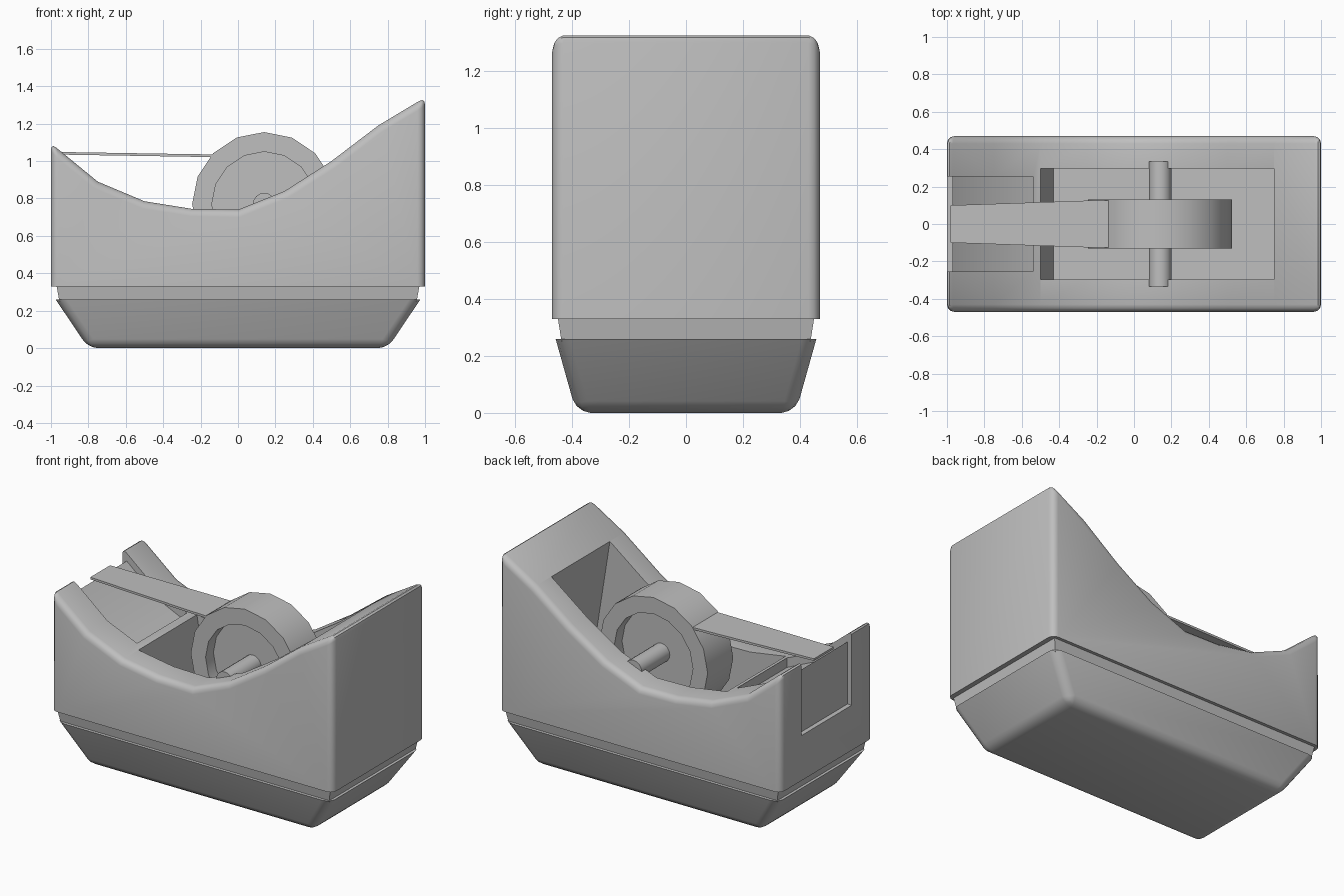
import bpy, bmesh, math
from mathutils import Vector, Matrix

cube = bpy.data.objects.get("Cube")
if cube:
    bpy.data.objects.remove(cube, do_unlink=True)

GREY = (0.52, 0.52, 0.52, 1)
mat = bpy.data.materials.new("plain_grey")
mat.use_nodes = True
mat.diffuse_color = GREY
shader = next(n for n in mat.node_tree.nodes if n.type == "BSDF_PRINCIPLED")
shader.inputs["Base Color"].default_value = GREY


def make_object(name, bm):
    bmesh.ops.recalc_face_normals(bm, faces=bm.faces)
    mesh = bpy.data.meshes.new(name)
    bm.to_mesh(mesh)
    bm.free()
    mesh.materials.append(mat)
    obj = bpy.data.objects.new(name, mesh)
    bpy.context.collection.objects.link(obj)
    return obj


def activate(obj):
    bpy.ops.object.select_all(action="DESELECT")
    obj.select_set(True)
    bpy.context.view_layer.objects.active = obj


def smooth(obj, angle=35):
    activate(obj)
    bpy.ops.object.shade_smooth_by_angle(angle=math.radians(angle))


def prism(profile, half_width):
    """Extrude an x-z outline across y."""
    bm = bmesh.new()
    face = bm.faces.new([bm.verts.new((x, -half_width, z)) for x, z in profile])
    ext = bmesh.ops.extrude_face_region(bm, geom=[face])["geom"]
    verts = [v for v in ext if isinstance(v, bmesh.types.BMVert)]
    bmesh.ops.translate(bm, verts=verts, vec=(0, 2 * half_width, 0))
    bmesh.ops.recalc_face_normals(bm, faces=bm.faces)
    return bm


def loft(sections):
    """Skin a chain of four-cornered sections and cap both ends."""
    bm = bmesh.new()
    rings = [[bm.verts.new(p) for p in s] for s in sections]
    for a, b in zip(rings, rings[1:]):
        for i in range(4):
            j = (i + 1) % 4
            bm.faces.new((a[i], a[j], b[j], b[i]))
    bm.faces.new(rings[0])
    bm.faces.new(rings[-1])
    bmesh.ops.recalc_face_normals(bm, faces=bm.faces)
    return bm


def rect(hx, hy, z):
    return [(-hx, -hy, z), (hx, -hy, z), (hx, hy, z), (-hx, hy, z)]


def round_edges(bm, keep_sharp_z, width):
    edges = [e for e in bm.edges
             if e.calc_face_angle(0) > math.radians(32)
             and not all(abs(v.co.z - keep_sharp_z) < 1e-4 for v in e.verts)]
    bmesh.ops.bevel(bm, geom=edges, offset=width, segments=3, profile=0.5,
                    affect="EDGES", clamp_overlap=True)


# Housing with a sweeping top and rounded rims
BOTTOM = 0.33
outline = [(-1, BOTTOM), (1, BOTTOM), (1, 1.34), (0.75, 1.19), (0.5, 1.0),
           (0.25, 0.84), (0, 0.74), (-0.25, 0.745), (-0.5, 0.785),
           (-0.75, 0.89), (-1, 1.095)]
bm = prism(outline, 0.47)
round_edges(bm, BOTTOM, 0.04)
housing = make_object("housing", bm)

# Slanted reel well, then the cutting-end recess with its front slot
well = [(-0.43, 0.34), (0.883, 0.34), (0.70, 1.5), (-0.612, 1.5)]
recess = [(-1.1, 0.62), (-0.97, 0.62), (-0.97, 1.02), (-0.75, 0.835),
          (-0.54, 0.74), (-0.54, 1.5), (-1.1, 1.5)]
for name, profile, half in (("well_cutter", well, 0.297),
                            ("recess_cutter", recess, 0.255)):
    cutter = make_object(name, prism(profile, half))
    cutter.hide_render = True
    mod = housing.modifiers.new(name, "BOOLEAN")
    mod.operation = "DIFFERENCE"
    mod.solver = "EXACT"
    mod.object = cutter
    activate(housing)
    bpy.ops.object.modifier_apply(modifier=name)
    bpy.data.objects.remove(cutter, do_unlink=True)
smooth(housing)

# Tapered weighted base and the neck above it
bm = loft([rect(0.80, 0.385, 0), rect(0.975, 0.458, 0.26)])
round_edges(bm, 0.26, 0.05)
smooth(make_object("base", bm))
make_object("neck", loft([rect(0.955, 0.437, 0.25), rect(0.97, 0.45, BOTTOM + 0.002)]))

# Tape reel with a recessed hub, turned about the axle
CENTRE = Vector((0.14, 0, 0.77))
R_OUT, R_IN, HALF, HUB = 0.385, 0.28, 0.13, 0.05
section = [(0, -HUB), (R_IN, -HUB), (R_IN, -HALF), (R_OUT, -HALF),
           (R_OUT, HALF), (R_IN, HALF), (R_IN, HUB), (0, HUB)]
bm = bmesh.new()
verts = [bm.verts.new(CENTRE + Vector((0, y, r))) for r, y in section]
edges = [bm.edges.new(pair) for pair in zip(verts, verts[1:])]
bmesh.ops.spin(bm, geom=verts + edges, cent=CENTRE, axis=(0, 1, 0),
               angle=math.tau, steps=16, use_merge=True)
bmesh.ops.remove_doubles(bm, verts=bm.verts, dist=1e-4)
smooth(make_object("tape_reel", bm))

# Axle
bm = bmesh.new()
bmesh.ops.create_cone(bm, cap_ends=True, segments=16, radius1=0.06, radius2=0.06,
                      depth=0.67, matrix=Matrix.Translation(CENTRE)
                      @ Matrix.Rotation(math.pi / 2, 4, "X"))
smooth(make_object("axle", bm))

# Loose tape strip running from the reel to the cutting end
path = [(-0.98, 1.042, 0.10), (-0.25, 1.03, 0.125), (-0.08, 1.028, 0.128)]
strip = [[(x, -w, z - 0.007), (x, w, z - 0.007), (x, w, z + 0.007), (x, -w, z + 0.007)]
         for x, z, w in path]
make_object("tape_strip", loft(strip))
